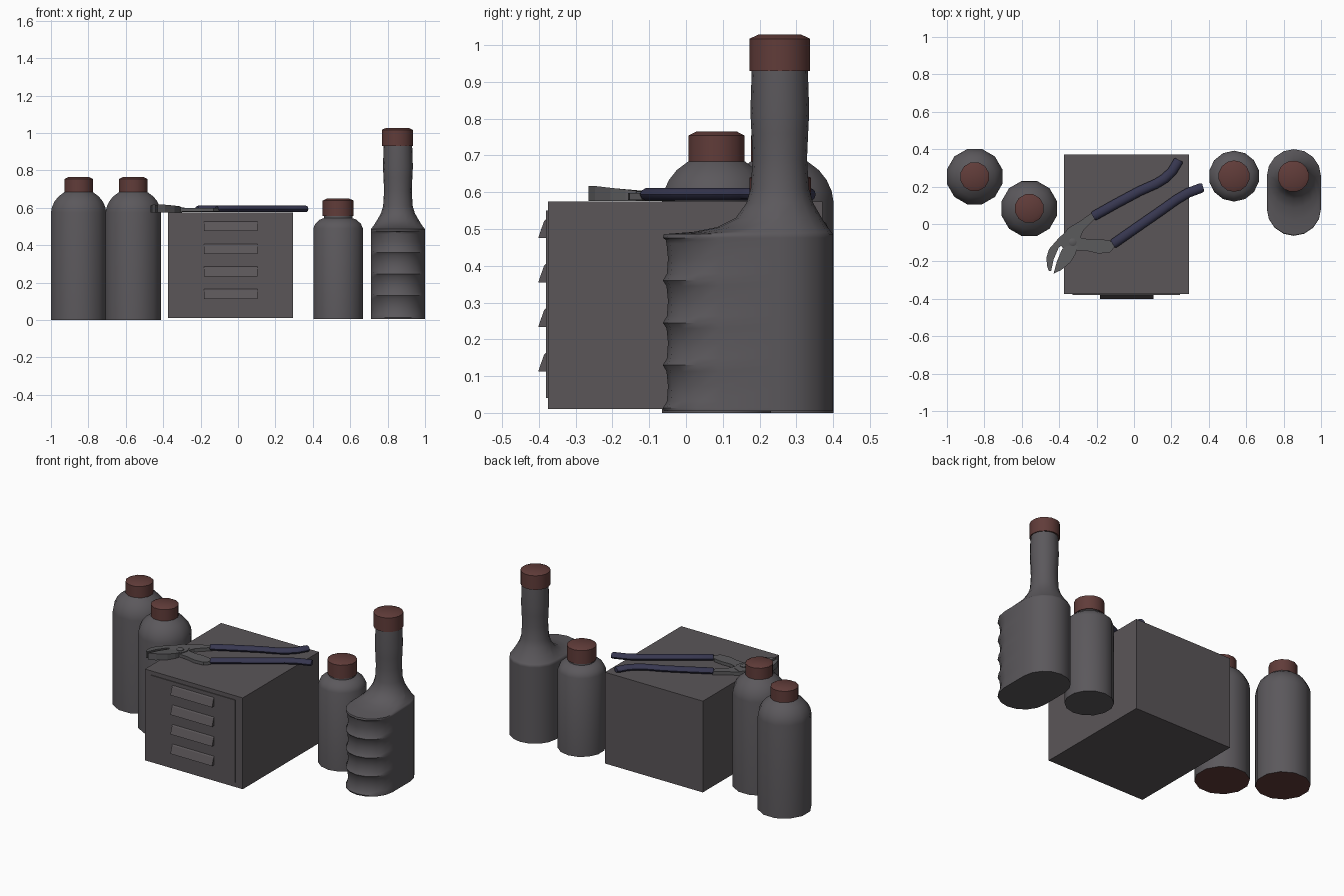
import bpy, math
from mathutils import Vector

if "Cube" in bpy.data.objects:
    bpy.data.objects.remove(bpy.data.objects["Cube"])


def mat(name, rgb):
    m = bpy.data.materials.new(name)
    m.diffuse_color = (*rgb, 1)
    m.use_nodes = True
    m.node_tree.nodes["Principled BSDF"].inputs["Base Color"].default_value = m.diffuse_color
    return m


GREY = mat("bottle grey", (0.105, 0.098, 0.107))
BOX = mat("cabinet grey", (0.103, 0.092, 0.098))
RED = mat("dark red", (0.118, 0.045, 0.041))
BLUE = mat("dark blue", (0.038, 0.038, 0.08))
STEEL = mat("tool steel", (0.105, 0.103, 0.108))


def make(name, verts, faces, mats, smooth=None):
    import bmesh
    me = bpy.data.meshes.new(name)
    me.from_pydata(verts, [], faces)
    bm = bmesh.new()
    bm.from_mesh(me)
    bmesh.ops.remove_doubles(bm, verts=bm.verts, dist=0.0004)
    bmesh.ops.recalc_face_normals(bm, faces=bm.faces)
    bm.to_mesh(me)
    bm.free()
    for m in mats:
        me.materials.append(m)
    if smooth:
        for p in me.polygons:
            p.use_smooth = True
        me.set_sharp_from_angle(angle=math.radians(smooth))
    ob = bpy.data.objects.new(name, me)
    bpy.context.collection.objects.link(ob)
    return ob


def loft(name, rings, mats, smooth=35):
    """Skin a list of equal rings and cap both ends."""
    n = len(rings[0])
    verts = [v for r in rings for v in r]
    faces = [(k * n + i, k * n + (i + 1) % n, (k + 1) * n + (i + 1) % n, (k + 1) * n + i)
             for k in range(len(rings) - 1) for i in range(n)]
    faces += [tuple(range(n))[::-1], tuple(range(len(verts) - n, len(verts)))]
    return make(name, verts, faces, mats, smooth)


def turned(name, cx, cy, profile, n, mats):
    rings = [[(cx + r * math.cos((i + .5) * math.tau / n),
               cy + r * math.sin((i + .5) * math.tau / n), z) for i in range(n)]
             for r, z in profile]
    return loft(name, rings, mats)


def cap(name, cx, cy, r, z0, z1, n):
    turned(name, cx, cy, [(r, z0), (r, z1 - .011), (r * .72, z1)], n, [RED])


def block(name, x0, x1, section, m):
    """Extrude a (y, z) section along x."""
    loft(name, [[(x, y, z) for y, z in section] for x in (x0, x1)], [m], None)


def rect(y0, y1, z0, z1):
    return [(y0, z0), (y1, z0), (y1, z1), (y0, z1)]


def plate(name, pts, z0, top, m):
    """Flat outline with a top height that may vary along y."""
    loft(name, [[(x, y, z0) for x, y in pts], [(x, y, top(y)) for x, y in pts]], [m], None)


# two round-shouldered bottles with red bases
for k, (cx, cy) in enumerate([(-.852, .253), (-.56, .083)]):
    dome = [(.153, 0), (.153, .575), (.148, .603), (.134, .633), (.112, .66), (.082, .682), (.07, .69)]
    b = turned(f"round_bottle_{k + 1}", cx, cy, dome, 12, [GREY, RED])
    for p in b.data.polygons:
        p.material_index = int(p.normal.z < -.9)
    cap(f"round_bottle_cap_{k + 1}", cx, cy, .079, .68, .765, 12)

# short bottle with a sloped shoulder
turned("short_bottle", .535, .256,
       [(.136, .005), (.136, .49), (.125, .515), (.1, .537), (.078, .545), (.078, .57)], 14, [GREY])
cap("short_bottle_cap", .535, .256, .084, .555, .65, 14)

# long-necked bottle: an oval body with grip ribs, lofted into a round neck
NX, NY, H = .855, .255, 8


def oval(z, r, front, pinch=1):
    c2 = min(NY, front + r)
    back = [(NX + r * math.cos(i * math.pi / H), NY + r * math.sin(i * math.pi / H), z)
            for i in range(H + 1)]
    fore = [(NX - r * math.cos(i * math.pi / H) * (pinch if 0 < i < H else 1),
             c2 - (c2 - front) * math.sin(i * math.pi / H), z) for i in range(H + 1)]
    return back + fore


rings = [oval(.005, .145, -.06)]
for z in (.013, .13, .245, .36):
    for dz, f, p in ((0, -.063, 1), (.018, -.052, .97), (.06, -.049, .94), (.1, -.053, .97)):
        rings.append(oval(z + dz, .145, f, p))
rings += [oval(*a) for a in ((.47, .145, -.055), (.476, .145, -.063), (.486, .145, -.06),
                             (.492, .14, .02), (.505, .13, .085), (.53, .114, .135),
                             (.57, .091, .164), (.61, .079, .176), (.69, .074, .181),
                             (.76, .077, .178), (.82, .08, .175), (.94, .076, .179))]
loft("long_neck_bottle", rings, [GREY], 40)
cap("long_neck_cap", NX - .003, NY, .084, .93, 1.028, 16)

# drawer cabinet with front panel and wedge pulls
block("cabinet", -.375, .295, rect(-.375, .371, .01, .575), BOX)
block("front_panel", -.33, .245, rect(-.38, -.374, .04, .55), BOX)
for i in range(4):
    z = .112 + i * .121
    block(f"drawer_pull_{i + 1}", -.182, .103,
          [(-.378, z), (-.402, z), (-.386, z + .046), (-.378, z + .055)], BOX)


# pliers lying on the cabinet
def grip(name, path, w=.026, h=.018, n=10):
    P = [Vector(p) for p in path]
    rings = []
    for i, p in enumerate(P):
        t = (P[min(i + 1, len(P) - 1)] - P[max(i - 1, 0)]).normalized()
        s = Vector((-t.y, t.x))
        k = .8 if i in (0, len(P) - 1) else 1
        rings.append([(p.x + s.x * w * k * math.cos(a), p.y + s.y * w * k * math.cos(a),
                       .594 + h * k * math.sin(a)) for a in (j * math.tau / n for j in range(n))])
    loft(name, rings, [BLUE], 40)


grip("upper_grip", [(-.219, .04), (-.21, .045), (-.09, .112), (.03, .176), (.12, .216), (.165, .244),
                    (.205, .283), (.236, .335), (.24, .343)])
grip("lower_grip", [(-.114, -.108), (-.106, -.103), (.02, -.015), (.14, .068), (.23, .132),
                    (.29, .167), (.36, .193), (.37, .196)])


def jaw_top(y):
    return .6 + .017 * min(1, max(0, (-.1 - y) / .15))


plate("left_jaw", [(-.35, -.03), (-.40, -.072), (-.455, -.135), (-.468, -.18), (-.465, -.225), (-.455, -.252),
                   (-.443, -.252), (-.43, -.19), (-.402, -.125), (-.36, -.10)], .576, jaw_top, STEEL)
plate("right_jaw", [(-.43, -.265), (-.412, -.2), (-.385, -.135), (-.35, -.11), (-.30, -.12), (-.315, -.165),
                    (-.34, -.205), (-.39, -.247)], .576, jaw_top, STEEL)
plate("hinge", [(-.352, -.022), (-.30, -.045), (-.285, -.09), (-.30, -.135), (-.345, -.14), (-.385, -.125),
                (-.40, -.085)], .577, lambda y: .602, STEEL)
plate("upper_arm", [(-.352, -.022), (-.29, .015), (-.225, .06), (-.2, .035), (-.27, -.033), (-.29, -.08),
                    (-.33, -.08)], .578, lambda y: .599, STEEL)
plate("lower_arm", [(-.30, -.07), (-.24, -.082), (-.19, -.08), (-.13, -.088), (-.1, -.12), (-.13, -.153),
                    (-.19, -.158), (-.24, -.146), (-.31, -.14)], .579, lambda y: .598, STEEL)
turned("pivot_pin", -.328, -.097, [(.021, .59), (.021, .606), (.015, .609)], 12, [STEEL])
